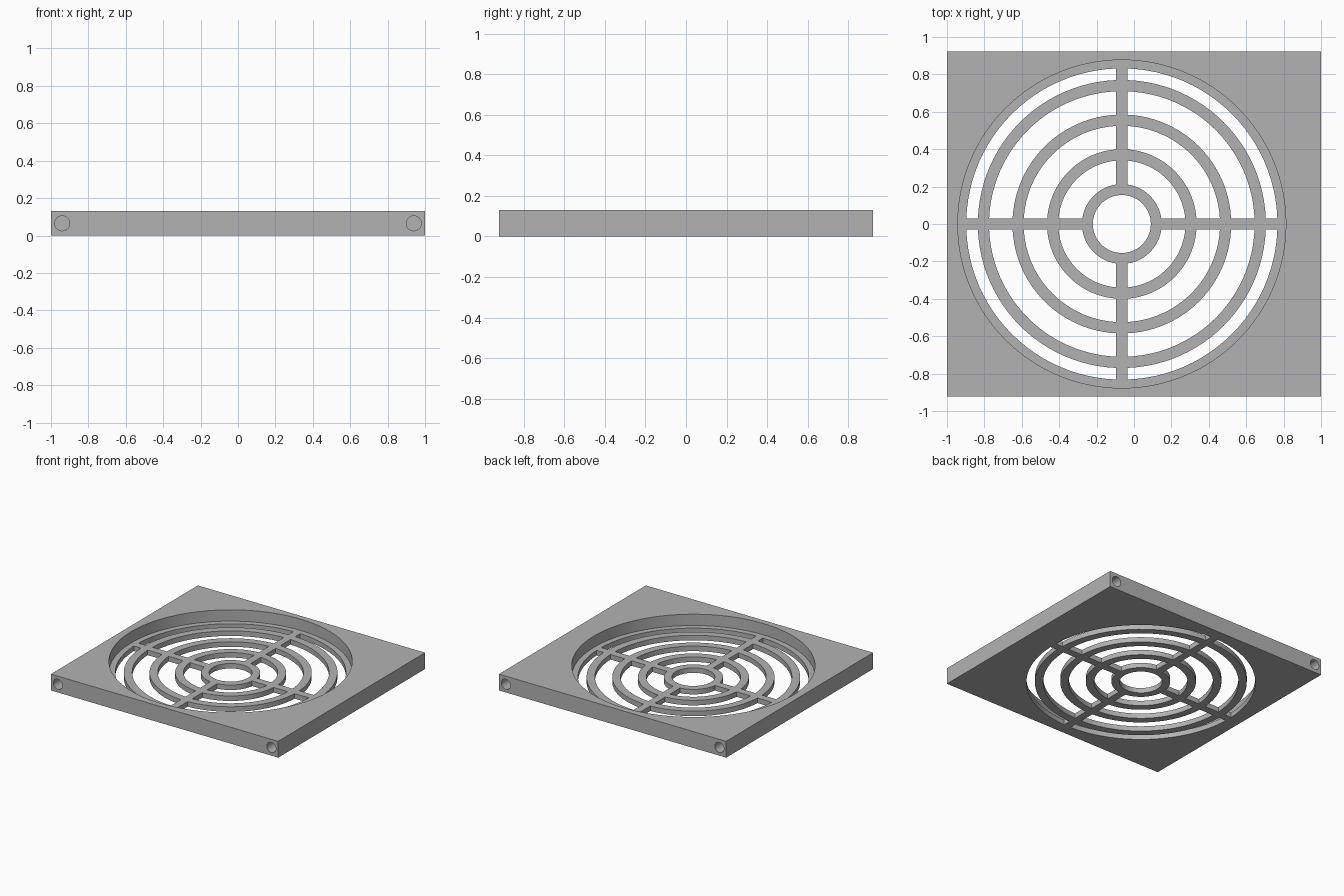
import bpy
import bmesh
import math
from mathutils import Matrix, Vector

WIDTH, DEPTH, HEIGHT = 2.0, 1.846, 0.13
CENTRE = Vector((-0.065, 0, 0))     # middle of the round opening
FLOOR = 0.04                        # thickness of the grille bars
HALF_BAR = 0.03
SLOTS = [(0.213, 0.34), (0.40, 0.525), (0.585, 0.71), (0.77, 0.832)]

default = bpy.data.objects.get("Cube")
if default:
    bpy.data.objects.remove(default, do_unlink=True)

grey = bpy.data.materials.new("mid grey")
grey.use_nodes = True
colour = (0.45, 0.45, 0.45, 1)
grey.diffuse_color = colour
grey.node_tree.nodes["Principled BSDF"].inputs["Base Color"].default_value = colour


def make_object(name, bm):
    bmesh.ops.recalc_face_normals(bm, faces=bm.faces)
    mesh = bpy.data.meshes.new(name)
    bm.to_mesh(mesh)
    bm.free()
    mesh.materials.append(grey)
    obj = bpy.data.objects.new(name, mesh)
    bpy.context.collection.objects.link(obj)
    return obj


def add_cylinder(bm, radius, length, matrix, sides):
    bmesh.ops.create_cone(bm, cap_ends=True, segments=sides, radius1=radius,
                          radius2=radius, depth=length, matrix=matrix)


def add_slot(bm, inner, outer, quadrant, bottom, top, steps=24):
    """Quarter-ring prism whose ends run parallel to the spokes."""
    points = []
    for radius, backwards in ((inner, False), (outer, True)):
        gap = math.asin(HALF_BAR / radius)
        arc = [gap + (math.pi / 2 - 2 * gap) * i / steps for i in range(steps + 1)]
        for a in reversed(arc) if backwards else arc:
            a += quadrant * math.pi / 2
            points.append(CENTRE + Vector((radius * math.cos(a), radius * math.sin(a), bottom)))
    face = bm.faces.new([bm.verts.new(p) for p in points])
    result = bmesh.ops.extrude_face_region(bm, geom=[face])
    verts = [g for g in result["geom"] if isinstance(g, bmesh.types.BMVert)]
    bmesh.ops.translate(bm, verts=verts, vec=(0, 0, top - bottom))


def cut(target, cutter):
    cutter.hide_render = True
    mod = target.modifiers.new("cut", 'BOOLEAN')
    mod.operation = 'DIFFERENCE'
    mod.solver = 'EXACT'
    mod.object = cutter
    bpy.ops.object.modifier_apply(modifier=mod.name)
    bpy.data.objects.remove(cutter, do_unlink=True)


# Rectangular plate
bm = bmesh.new()
bmesh.ops.create_cube(bm, size=1, matrix=Matrix.Translation((0, 0, HEIGHT / 2))
                      @ Matrix.Diagonal((WIDTH, DEPTH, HEIGHT, 1)))
plate = make_object("vent_grille_plate", bm)
bpy.context.view_layer.objects.active = plate
plate.select_set(True)

# Round recess from the top, leaving a thin floor
bm = bmesh.new()
add_cylinder(bm, 0.877, 0.4, Matrix.Translation(CENTRE + Vector((0, 0, FLOOR + 0.2))), 128)
cut(plate, make_object("recess_cutter", bm))

# Curved slots and hub hole through the floor
bm = bmesh.new()
for inner, outer in SLOTS:
    for quadrant in range(4):
        add_slot(bm, inner, outer, quadrant, -0.05, 0.08)
add_cylinder(bm, 0.155, 0.3, Matrix.Translation(CENTRE), 64)
cut(plate, make_object("slot_cutter", bm))

# Blind screw holes at the ends of the front and back edges
bm = bmesh.new()
for x in (-0.94, 0.94):
    for y in (-DEPTH / 2, DEPTH / 2):
        place = Matrix.Translation((x, y, HEIGHT / 2)) @ Matrix.Rotation(math.pi / 2, 4, 'X')
        add_cylinder(bm, 0.04, 0.5, place, 32)
cut(plate, make_object("screw_hole_cutter", bm))

bpy.ops.object.shade_smooth_by_angle(angle=math.radians(30))
